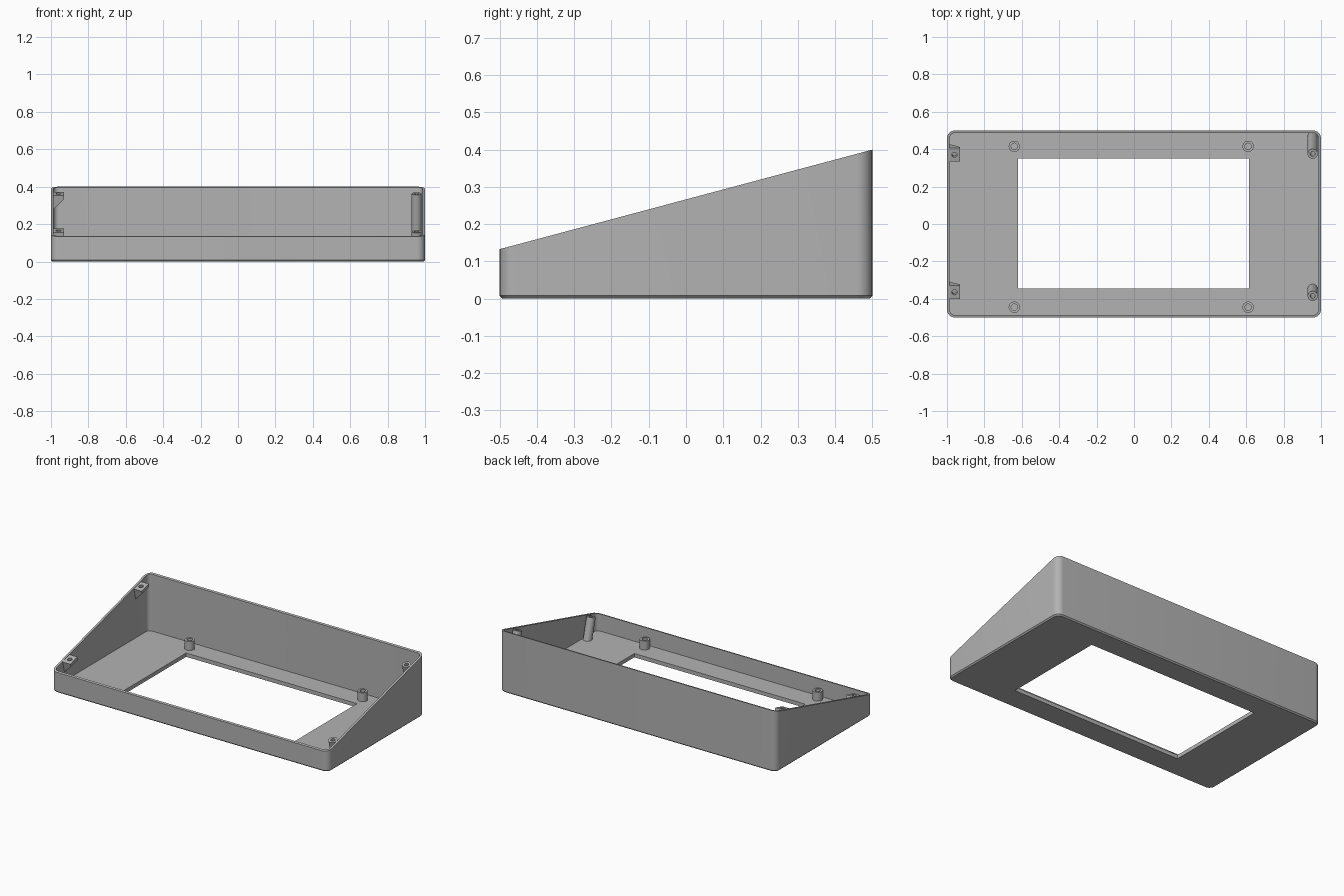
import bpy, bmesh, math
from mathutils import Matrix, Vector

if "Cube" in bpy.data.objects:
    bpy.data.objects.remove(bpy.data.objects["Cube"])

SLOPE = 0.267                 # rise of the open rim per unit of depth
TILT = math.atan(SLOPE)
FLOOR = 0.025
WALL = 0.014

grey = bpy.data.materials.new("plain grey")
grey.diffuse_color = (0.45, 0.45, 0.45, 1)
grey.use_nodes = True
grey.node_tree.nodes["Principled BSDF"].inputs["Base Color"].default_value = grey.diffuse_color


def rim_z(y):
    return 0.2665 + SLOPE * y


def finish(name, bm):
    bmesh.ops.recalc_face_normals(bm, faces=bm.faces)
    me = bpy.data.meshes.new(name)
    bm.to_mesh(me)
    bm.free()
    me.materials.append(grey)
    ob = bpy.data.objects.new(name, me)
    bpy.context.collection.objects.link(ob)
    return ob


def loft(name, rings):
    """Solid through a stack of matching point rings."""
    bm = bmesh.new()
    loops = [[bm.verts.new(p) for p in ring] for ring in rings]
    n = len(loops[0])
    for a, b in zip(loops, loops[1:]):
        for i in range(n):
            j = (i + 1) % n
            bm.faces.new((a[i], a[j], b[j], b[i]))
    bm.faces.new(loops[0])
    bm.faces.new(loops[-1])
    return finish(name, bm)


def rounded(hx, hy, r, height, steps=8):
    """Rounded rectangle ring; height is a number or a function of y."""
    pts = []
    for k, (sx, sy) in enumerate(((1, 1), (-1, 1), (-1, -1), (1, -1))):
        for s in range(steps + 1):
            a = math.pi / 2 * (k + s / steps)
            x = sx * (hx - r) + r * math.cos(a)
            y = sy * (hy - r) + r * math.sin(a)
            pts.append((x, y, height(y) if callable(height) else height))
    return pts


def tube_shape(name, r_out, r_in, low, high, depth, matrix, n=32):
    """Cylinder with a blind hole in its top."""
    def ring(r, z):
        return [matrix @ Vector((r * math.cos(2 * math.pi * i / n),
                                 r * math.sin(2 * math.pi * i / n), z))
                for i in range(n)]
    return loft(name, [ring(r_out, low), ring(r_out, high),
                       ring(r_in, high), ring(r_in, high - depth)])


def cut(ob, cutter):
    mod = ob.modifiers.new("cut", 'BOOLEAN')
    mod.operation = 'DIFFERENCE'
    mod.solver = 'EXACT'
    mod.object = cutter
    bpy.context.view_layer.objects.active = ob
    bpy.ops.object.modifier_apply(modifier=mod.name)
    bpy.data.objects.remove(cutter)


def smooth(ob):
    bpy.ops.object.select_all(action='DESELECT')
    ob.select_set(True)
    bpy.context.view_layer.objects.active = ob
    bpy.ops.object.shade_smooth_by_angle(angle=math.radians(30))


# Wedge shell: chamfered bottom edge, sloped open rim, hollow inside
shell = loft("case_shell", [
    rounded(0.992, 0.492, 0.034, 0),
    rounded(1, 0.5, 0.042, 0.008),
    rounded(1, 0.5, 0.042, rim_z),
    rounded(1 - WALL, 0.5 - WALL, 0.042 - WALL, rim_z),
    rounded(1 - WALL, 0.5 - WALL, 0.042 - WALL, FLOOR)])

# Rectangular window through the floor
corners = [(-0.62, -0.345), (0.615, -0.345), (0.615, 0.35), (-0.62, 0.35)]
window = loft("window_cutter", [[(x, y, z) for x, y in corners] for z in (-0.1, 0.06)])
cut(shell, window)
smooth(shell)

# Four short posts around the window
for x in (-0.64, 0.61):
    for y in (-0.445, 0.415):
        smooth(tube_shape("floor_post", 0.03, 0.017, FLOOR - 0.01, 0.083, 0.05,
                          Matrix.Translation((x, y, 0))))

# Right side: tilted screw columns running from the rim down to the floor
for y in (-0.385, 0.375):
    top = rim_z(y) - 0.004
    length = (top - 0.015) / math.cos(TILT)
    place = Matrix.Translation((0.955, y, top)) @ Matrix.Rotation(TILT, 4, 'X')
    smooth(tube_shape("screw_column", 0.027, 0.013, -length, 0, min(0.1, length * 0.7), place))

# Left side: tilted screw brackets with a gusset running back into the wall
for y in (-0.365, 0.37):
    place = Matrix.Translation((-0.96, y, rim_z(y) - 0.003)) @ Matrix.Rotation(TILT, 4, 'X')
    profile = [(-0.033, 0), (0.03, 0), (0.03, -0.02), (-0.033, -0.083)]
    bracket = loft("screw_bracket", [[place @ Vector((x, s, z)) for x, z in profile]
                                     for s in (-0.038, 0.038)])
    hole = [[place @ Vector((0.014 * math.cos(2 * math.pi * i / 24),
                             0.014 * math.sin(2 * math.pi * i / 24), z)) for i in range(24)]
            for z in (-0.03, 0.02)]
    cut(bracket, loft("hole_cutter", hole))
    smooth(bracket)
